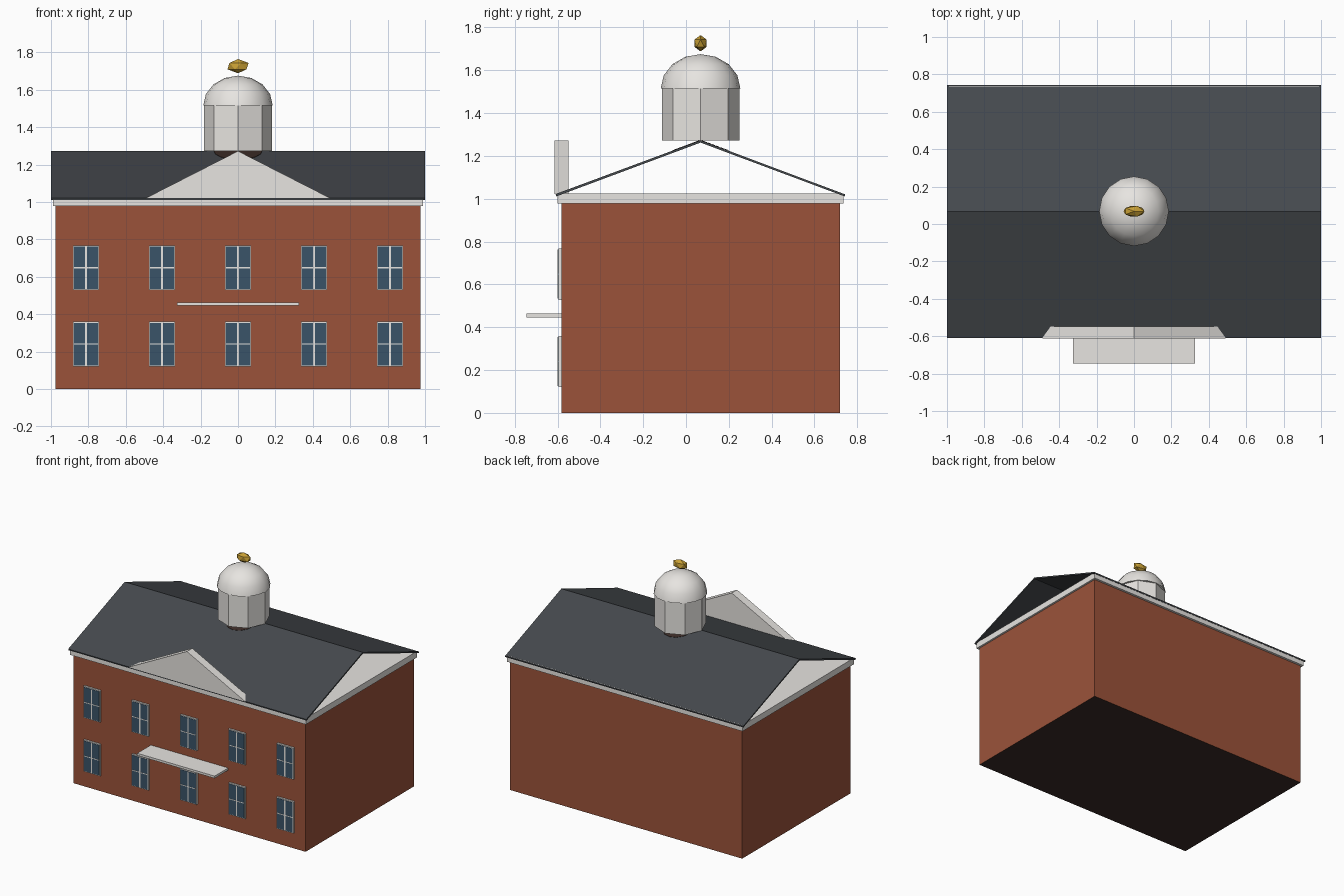
import bpy, bmesh, math
from mathutils import Matrix

cube = bpy.data.objects.get("Cube")
if cube:
    bpy.data.objects.remove(cube, do_unlink=True)


def material(name, rgb):
    m = bpy.data.materials.new(name)
    m.use_nodes = True
    color = (*rgb, 1.0)
    m.diffuse_color = color
    bsdf = m.node_tree.nodes["Principled BSDF"]
    bsdf.inputs["Base Color"].default_value = color
    bsdf.inputs["Roughness"].default_value = 0.8
    return m


BRICK = material("red brick", (0.33, 0.086, 0.042))
WHITE = material("off white paint", (0.80, 0.78, 0.75))
SLATE = material("dark slate", (0.06, 0.067, 0.075))
GLASS = material("blue glass", (0.042, 0.088, 0.14))
GOLD = material("gold", (0.58, 0.35, 0.035))
DARK = material("dark brown", (0.045, 0.025, 0.02))


def finish(bm, name, mat):
    bmesh.ops.recalc_face_normals(bm, faces=bm.faces)
    mesh = bpy.data.meshes.new(name)
    bm.to_mesh(mesh)
    bm.free()
    mesh.materials.append(mat)
    ob = bpy.data.objects.new(name, mesh)
    bpy.context.collection.objects.link(ob)
    return ob


def box(name, mat, x, y, z):
    """Box from (min, max) pairs."""
    bm = bmesh.new()
    size = [b - a for a, b in (x, y, z)]
    centre = [(a + b) / 2 for a, b in (x, y, z)]
    bmesh.ops.create_cube(bm, size=1, matrix=Matrix.Translation(centre) @ Matrix.Diagonal((*size, 1)))
    return finish(bm, name, mat)


def prism(name, mat, points, offset):
    """Closed outline pushed along an offset vector."""
    bm = bmesh.new()
    face = bm.faces.new([bm.verts.new(p) for p in points])
    new = bmesh.ops.extrude_face_region(bm, geom=[face])["geom"]
    bmesh.ops.translate(bm, vec=offset, verts=[v for v in new if isinstance(v, bmesh.types.BMVert)])
    return finish(bm, name, mat)


FRONT, BACK, MID = -0.582, 0.718, 0.068
RIDGE, EAVE = 1.273, 1.022

# Walls with a dark underside, and cornice
walls = box("brick_walls", BRICK, (-0.975, 0.975), (FRONT, BACK), (0, 0.977))
walls.data.materials.append(DARK)
for face in walls.data.polygons:
    face.material_index = int(face.normal.z < -0.5)
box("cornice", WHITE, (-0.99, 0.99), (-0.6, 0.736), (0.977, 1.024))

# Thin gable roof with open ends
t = 0.011
outline = [(-0.609, EAVE), (MID, RIDGE), (0.744, EAVE - 0.002),
           (0.74, EAVE - t), (MID, RIDGE - t), (-0.605, EAVE - t)]
prism("gable_roof", SLATE, [(-1, y, z) for y, z in outline], (2, 0, 0))

# Dark half-round curbs lying on each slope below the cupola
slope = (RIDGE - EAVE) / (MID + 0.609)
for side, name in ((-1, "front_curb"), (1, "back_curb")):
    arc = []
    for i in range(9):
        a = math.pi * i / 8
        drop = 0.13 * math.sin(a)
        arc.append((0.13 * math.cos(a), MID + side * drop, RIDGE - slope * drop))
    prism(name, DARK, arc, (0, 0, 0.002))

# Front pediment and entrance canopy
prism("pediment", WHITE, [(-0.49, -0.613, 1.022), (0.49, -0.613, 1.022), (0, -0.613, 1.272)],
      (0, 0.064, 0))
box("entrance_canopy", WHITE, (-0.325, 0.325), (-0.745, FRONT), (0.446, 0.463))

# Two rows of five sash windows
for row, z in enumerate((0.24, 0.648)):
    for col in range(5):
        x = (col - 2) * 0.406
        tag = f"{row + 1}_{col + 1}"
        w, h = 0.07, 0.12
        box("window_frame_" + tag, WHITE, (x - w, x + w), (FRONT - 0.014, FRONT), (z - h, z + h))
        w, h = w - 0.006, h - 0.006
        box("window_glass_" + tag, GLASS, (x - w, x + w), (FRONT - 0.016, FRONT), (z - h, z + h))
        box("upright_bar_" + tag, WHITE, (x - 0.005, x + 0.005), (FRONT - 0.0175, FRONT), (z - h, z + h))
        box("cross_bar_" + tag, WHITE, (x - w, x + w), (FRONT - 0.0175, FRONT), (z - 0.003, z + 0.003))

# Octagonal cupola drum
bm = bmesh.new()
bmesh.ops.create_cone(bm, cap_ends=True, segments=8, radius1=0.181, radius2=0.181, depth=0.245,
                      matrix=Matrix.Translation((0, MID, 1.3935)))
finish(bm, "cupola_drum", WHITE)

# Domed cap: upper half of a flattened sphere
bm = bmesh.new()
bmesh.ops.create_uvsphere(bm, u_segments=16, v_segments=8, radius=1)
bmesh.ops.delete(bm, geom=[v for v in bm.verts if v.co.z < -0.01], context='VERTS')
bmesh.ops.holes_fill(bm, edges=[e for e in bm.edges if e.is_boundary], sides=0)
bmesh.ops.transform(bm, verts=bm.verts,
                    matrix=Matrix.Translation((0, MID, 1.515)) @ Matrix.Diagonal((0.186, 0.186, 0.16, 1)))
dome = finish(bm, "cupola_dome", WHITE)
bpy.context.view_layer.objects.active = dome
dome.select_set(True)
bpy.ops.object.shade_smooth_by_angle(angle=math.radians(40))
dome.select_set(False)

# Faceted finial hovering over the dome
bm = bmesh.new()
bmesh.ops.create_icosphere(bm, subdivisions=1, radius=1,
                           matrix=Matrix.Translation((0, MID, 1.726)) @ Matrix.Diagonal((0.063, 0.033, 0.038, 1)))
finish(bm, "finial", GOLD)
